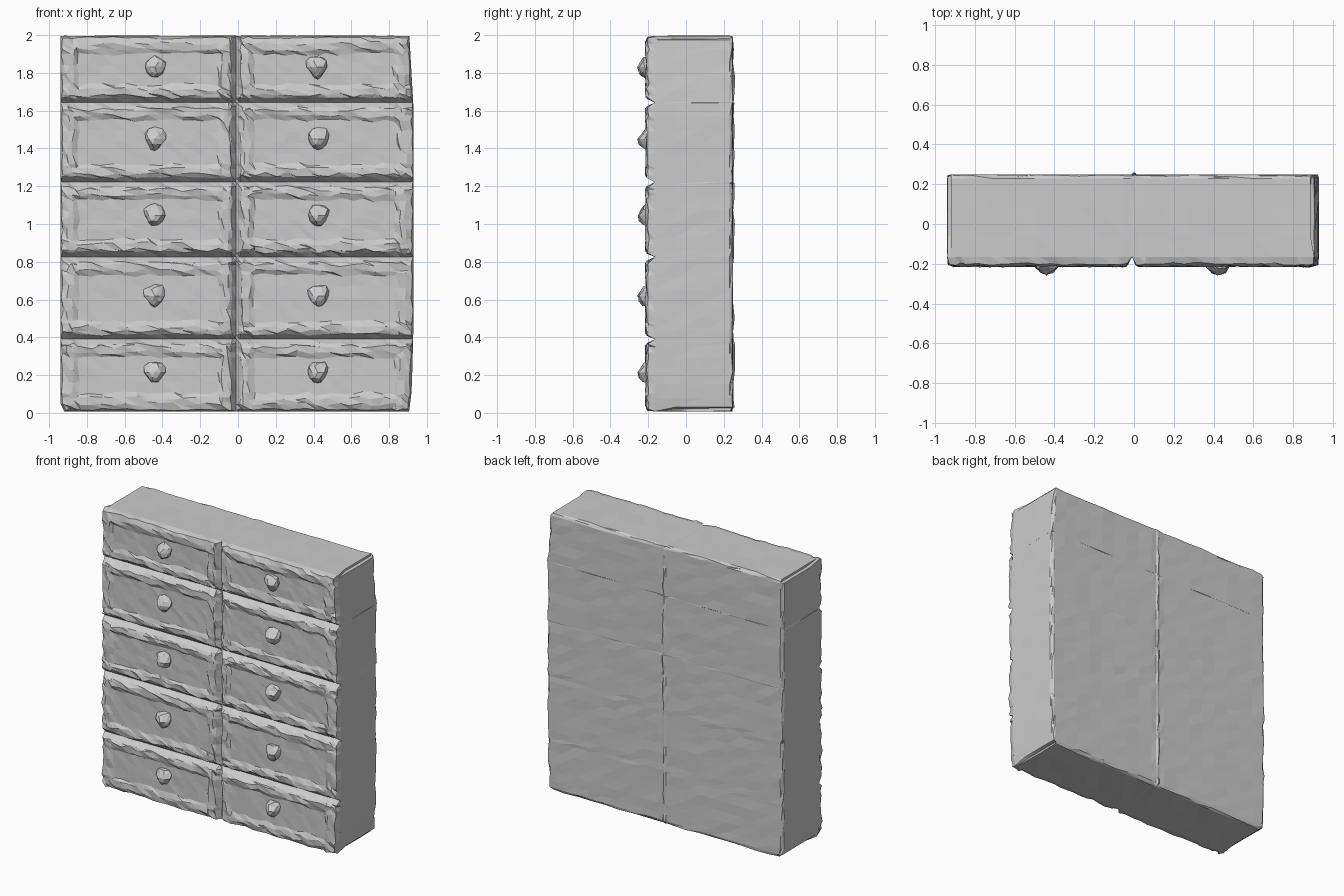
import bpy, bmesh, random
from mathutils import Vector

if "Cube" in bpy.data.objects:
    bpy.data.objects.remove(bpy.data.objects["Cube"])

random.seed(7)
R = random.uniform
FRONT, SEAM, BACK = -0.212, -0.165, 0.248
ROWS = [0.008, 0.39, 0.825, 1.222, 1.643, 1.995]
MID = -0.01


def warp(v):
    # bowed right side and slightly worn corners
    pts = [(0, 0.905), (0.12, 0.92), (0.5, 0.93), (1.6, 0.93), (2.0, 0.907)]
    z = min(max(v.z, 0), 2)
    if v.x > 0:
        for (a, wa), (b, wb) in zip(pts, pts[1:]):
            if a <= z <= b:
                v.x *= (wa + (wb - wa) * (z - a) / (b - a)) / 0.94
                break
    elif z < 0.05:
        v.x *= 0.975 + 0.5 * z


def finish(bm, name):
    for v in bm.verts:
        warp(v.co)
    bmesh.ops.triangulate(bm, faces=bm.faces[:], quad_method='ALTERNATE')
    mesh = bpy.data.meshes.new(name)
    bm.to_mesh(mesh)
    bm.free()
    obj = bpy.data.objects.new(name, mesh)
    bpy.context.collection.objects.link(obj)
    return obj


def spaced(a, b, step):
    n = max(1, round((b - a) / step))
    return [a + (b - a) * i / n for i in range(n + 1)]


def cabinet_body():
    bm = bmesh.new()
    bmesh.ops.create_cube(bm, size=1)
    for v in bm.verts:
        v.co = Vector((v.co.x * 1.88, SEAM if v.co.y < 0 else BACK,
                       ROWS[0] if v.co.z < 0 else ROWS[-1]))
    # loop cuts, with a tight trio at the back seam
    cuts = [(0, x) for x in spaced(-0.94, 0.94, 0.11)[1:-1] + [-0.92, -0.015, 0.001, 0.015, 0.92]]
    cuts += [(2, z) for z in spaced(ROWS[0], ROWS[-1], 0.07)[1:-1] + [0.03, 1.975] + ROWS[1:-1]]
    cuts += [(1, y) for y in (-0.06, 0.08, 0.23)]
    for axis, c in cuts:
        co, no = Vector(), Vector()
        co[axis], no[axis] = c, 1
        bmesh.ops.bisect_plane(bm, geom=bm.verts[:] + bm.edges[:] + bm.faces[:],
                               plane_co=co, plane_no=no)
    for v in bm.verts:
        p = v.co
        ex, ey = abs(p.x) > 0.939, p.y > BACK - 1e-4
        ez = p.z < ROWS[0] + 1e-4 or p.z > ROWS[-1] - 1e-4
        if p.y < SEAM + 1e-4:
            continue
        sx, sz = (1 if p.x > 0 else -1), (1 if p.z > 1 else -1)
        if ex + ey + ez > 1:          # chipped edges
            chip = R(0, 0.014) + (0.012 if ex and ez else 0)
            p.x -= sx * chip * ex
            p.y -= R(0, 0.014) * ey
            p.z -= sz * chip * 0.7 * ez
        elif ey and abs(p.x - 0.001) < 1e-3:   # raised back seam
            p += Vector((R(-0.006, 0.006), R(0.001, 0.011), 0))
        else:
            p.x += R(-0.003, 0) * sx * ex
            p.y += R(-0.002, 0.002) * ey
            p.z += R(-0.002, 0.003) * ez
    finish(bm, "cabinet_body")


def drawer_front(name, x0, x1, z0, z1):
    # relief grid: seam ring, worn rim, raised frame, sunken panel
    def lines(a, b, step):
        ea = 0.004 if a in (-0.94, ROWS[0]) else 0.02
        eb = 0.004 if b in (0.94, ROWS[-1]) else 0.02
        fa, fb = a + 0.07, b - 0.07
        return [a, a + ea, a + 0.04, fa] + spaced(fa + 0.025, fb - 0.025, step) + [fb, b - 0.04, b - eb, b]

    xs, zs = lines(x0, x1, 0.06), lines(z0, z1, 0.055)
    nx, nz = len(xs), len(zs)
    bm = bmesh.new()
    grid = []
    for k, z in enumerate(zs):
        row = []
        for i, x in enumerate(xs):
            ring = min(i, k, nx - 1 - i, nz - 1 - k)
            p = Vector((x, SEAM, z))
            if ring == 1:
                p += Vector((R(-1, 1) * 0.003, R(-0.044, -0.028), R(-1, 1) * 0.003))
                cx, cz = (x0 + x1) / 2, (z0 + z1) / 2
                if k in (1, nz - 2):
                    p.z += R(0, 0.012) * (1 if p.z < cz else -1)
                if i in (1, nx - 2):
                    p.x += R(0, 0.010) * (1 if p.x < cx else -1)
            elif ring in (2, 3):
                p += Vector((R(-0.012, 0.012), FRONT - SEAM + R(-0.006, 0.006), R(-0.012, 0.012)))
            elif ring > 3:
                p += Vector((R(-0.01, 0.01), FRONT - SEAM + 0.012 + R(-0.002, 0.002), R(-0.01, 0.01)))
            row.append(bm.verts.new(p))
        grid.append(row)
    for k in range(nz - 1):
        for i in range(nx - 1):
            bm.faces.new((grid[k][i], grid[k][i + 1], grid[k + 1][i + 1], grid[k + 1][i]))
    finish(bm, name)


def drawer_pull(name, x, z):
    # battered cup pull: broad top, narrow lip below
    bm = bmesh.new()
    bmesh.ops.create_icosphere(bm, subdivisions=2, radius=1)
    for v in bm.verts:
        p = v.co * R(0.85, 1.1)
        width = 0.075 * (0.75 + 0.25 * p.z)
        depth = 0.052 if p.z < 0.2 else 0.04
        v.co = Vector((x + p.x * width, -0.203 + p.y * depth, z + p.z * 0.06))
    for v in bm.verts:
        v.co.y = min(v.co.y, -0.19)
    finish(bm, name)


cabinet_body()
pulls = [0.215, 0.62, 1.045, 1.45, 1.83]
for r in range(5):
    for side, x0, x1, px in (("left", -0.94, MID, -0.44), ("right", MID, 0.94, 0.43)):
        drawer_front(f"drawer_front_{side}_{r + 1}", x0, x1, ROWS[r], ROWS[r + 1])
        drawer_pull(f"drawer_pull_{side}_{r + 1}", px, pulls[r])
